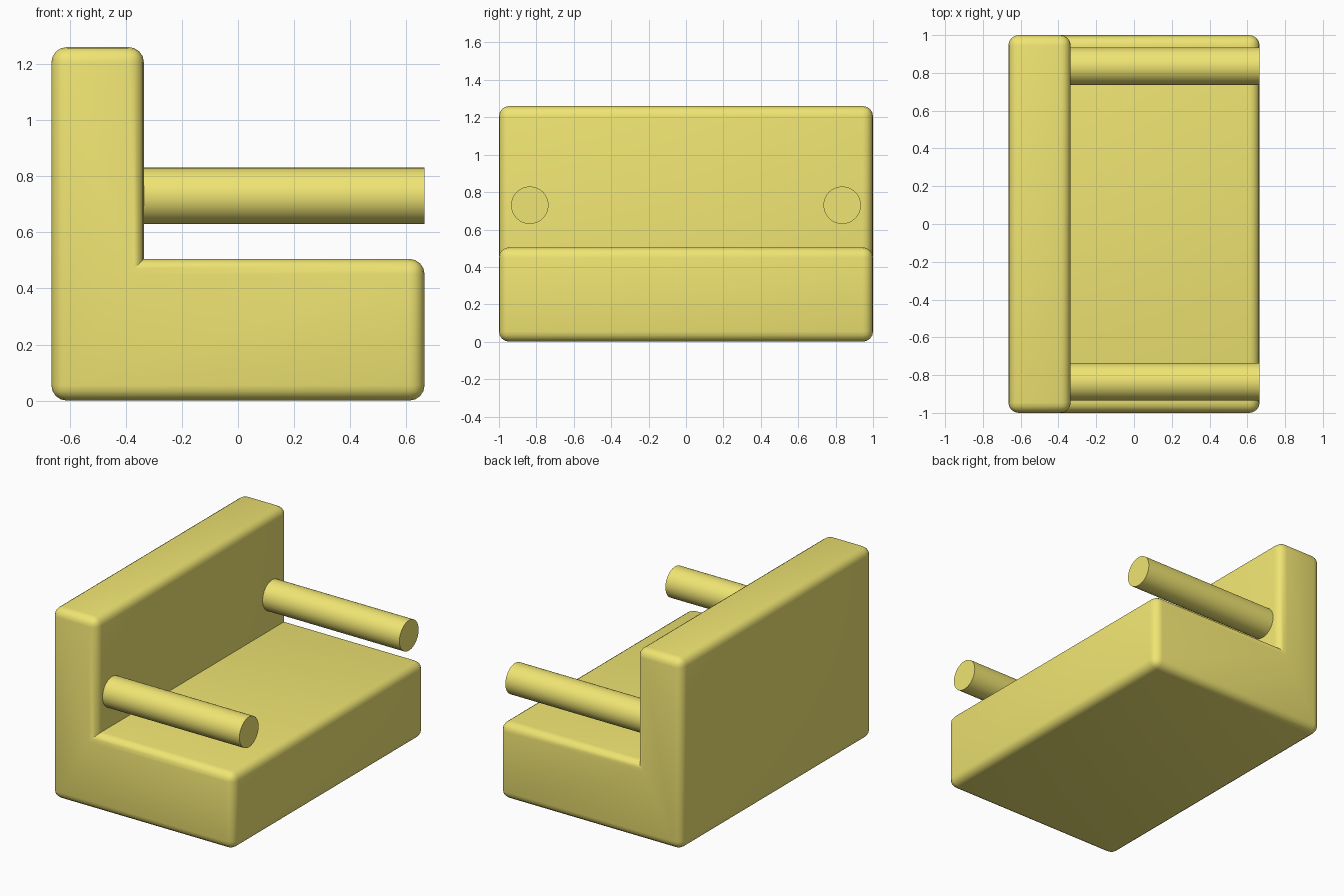
import bpy, bmesh, math

if "Cube" in bpy.data.objects:
    bpy.data.objects.remove(bpy.data.objects["Cube"])

yellow = bpy.data.materials.new("yellow")
yellow.diffuse_color = (0.87, 0.78, 0.17, 1)
yellow.use_nodes = True
yellow.node_tree.nodes["Principled BSDF"].inputs["Base Color"].default_value = yellow.diffuse_color


def finish(obj):
    obj.data.materials.append(yellow)
    bpy.ops.object.select_all(action='DESELECT')
    obj.select_set(True)
    bpy.context.view_layer.objects.active = obj
    bpy.ops.object.shade_smooth_by_angle(angle=math.radians(35))


# Seat and back: one L profile, extruded along y, rounded everywhere but the inner corner
X, INNER_X, SEAT_Z, TOP_Z = 0.665, -0.335, 0.505, 1.26
profile = [(-X, 0), (X, 0), (X, SEAT_Z), (INNER_X, SEAT_Z), (INNER_X, TOP_Z), (-X, TOP_Z)]

bm = bmesh.new()
face = bm.faces.new([bm.verts.new((x, -1, z)) for x, z in profile])
ext = bmesh.ops.extrude_face_region(bm, geom=[face])
bmesh.ops.translate(bm, vec=(0, 2, 0),
                    verts=[v for v in ext["geom"] if isinstance(v, bmesh.types.BMVert)])
bmesh.ops.recalc_face_normals(bm, faces=bm.faces)


def is_inner(edge):
    return all(abs(v.co.x - INNER_X) < 1e-4 and abs(v.co.z - SEAT_Z) < 1e-4 for v in edge.verts)


bmesh.ops.bevel(bm, geom=[e for e in bm.edges if not is_inner(e)], offset=0.055,
                offset_type='OFFSET', segments=4, profile=0.5, affect='EDGES',
                clamp_overlap=True)
bmesh.ops.recalc_face_normals(bm, faces=bm.faces)
mesh = bpy.data.meshes.new("seat_and_back")
bm.to_mesh(mesh)
bm.free()
body = bpy.data.objects.new("seat_and_back", mesh)
bpy.context.collection.objects.link(body)
finish(body)

# Armrests: round bars reaching forward from the back
for name, side in (("armrest_left", -1), ("armrest_right", 1)):
    start = INNER_X - 0.01
    bpy.ops.mesh.primitive_cylinder_add(
        vertices=48, radius=0.1, depth=X - start,
        location=((X + start) / 2, side * 0.835, 0.73),
        rotation=(0, math.pi / 2, 0))
    arm = bpy.context.object
    arm.name = name
    finish(arm)
